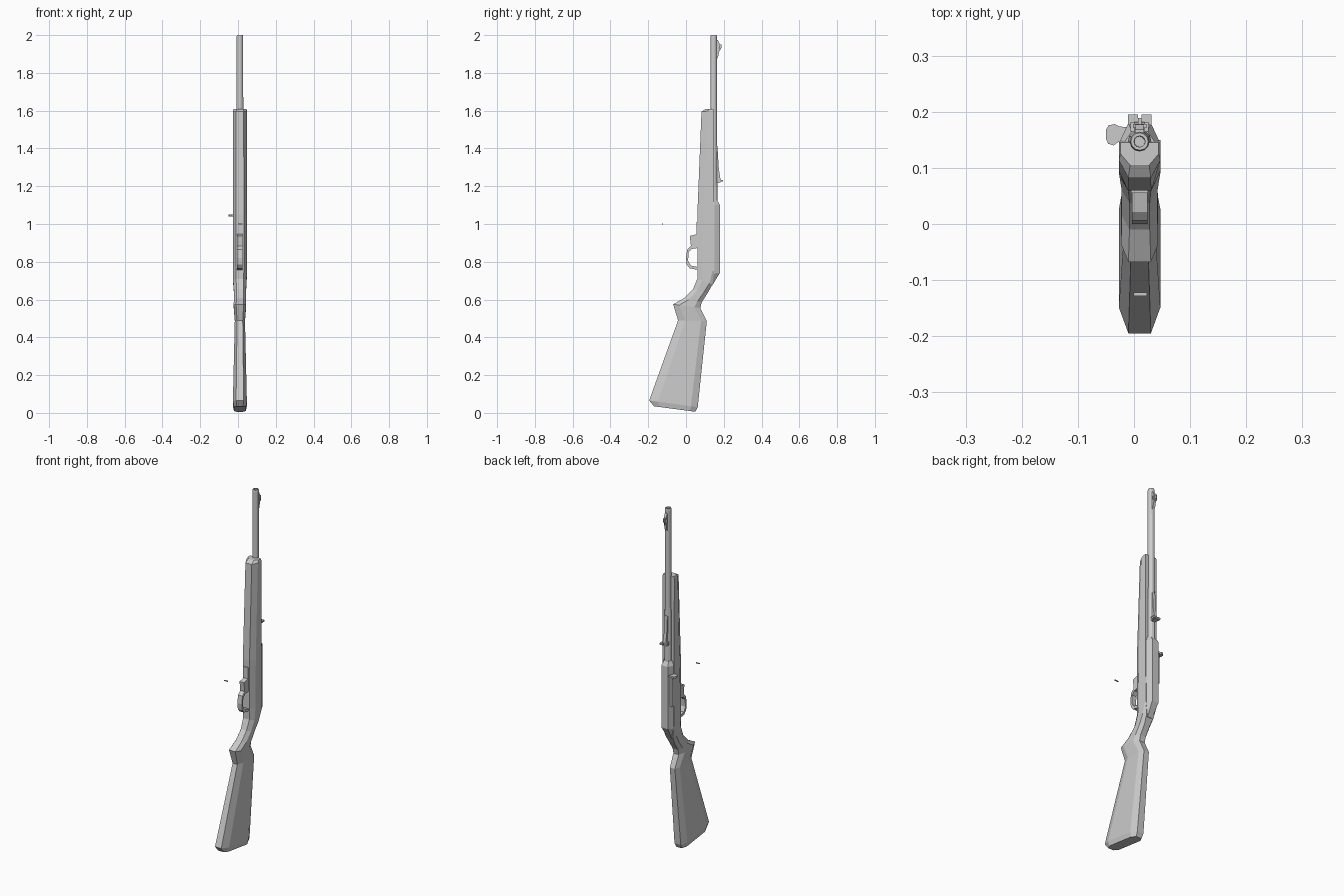
import bpy, bmesh
from mathutils import Vector, Matrix

CX = 0.01  # centre plane of the long body


def finish(name, bm):
    bmesh.ops.recalc_face_normals(bm, faces=bm.faces)
    me = bpy.data.meshes.new(name)
    bm.to_mesh(me)
    bm.free()
    ob = bpy.data.objects.new(name, me)
    bpy.context.collection.objects.link(ob)
    return ob


def skin(name, rings):
    """Bridge closed rings of equal length and cap both ends."""
    bm = bmesh.new()
    vs = [[bm.verts.new(p) for p in r] for r in rings]
    n = len(vs[0])
    for a, b in zip(vs, vs[1:]):
        for i in range(n):
            j = (i + 1) % n
            bm.faces.new((a[i], a[j], b[j], b[i]))
    bm.faces.new(vs[0])
    bm.faces.new(vs[-1])
    return finish(name, bm)


def section(front, back, w, ff, fb, tf, tb):
    """Eight-sided ring: flats ff / fb wide, full width w between tf and tb."""
    f, b = Vector((0, *front)), Vector((0, *back))
    half = [(0, ff), (tf, w), (tb, w), (1, fb)]
    right = [f.lerp(b, t) + Vector((CX + x, 0, 0)) for t, x in half]
    left = [f.lerp(b, t) + Vector((CX - x, 0, 0)) for t, x in reversed(half)]
    return right + left


def prism(name, pts, w, x=CX):
    """Extrude a (y, z) outline sideways by +-w."""
    return skin(name, [[(x + s * w, y, z) for y, z in pts] for s in (-1, 1)])


def box(name, lo, hi):
    pts = [(lo[1], lo[2]), (hi[1], lo[2]), (hi[1], hi[2]), (lo[1], hi[2])]
    return prism(name, pts, (hi[0] - lo[0]) / 2, (hi[0] + lo[0]) / 2)


# Wooden stock: butt, pistol grip, wrist and fore-end in one loft
stock = [
    ((-0.170, 0.035), (0.050, 0.006), 0.031, 0.017, 0.017, 0.12, 0.88),
    ((-0.195, 0.066), (0.062, 0.030), 0.037, 0.020, 0.020, 0.18, 0.86),
    ((-0.042, 0.490), (0.110, 0.485), 0.027, 0.015, 0.016, 0.25, 0.80),
    ((-0.068, 0.575), (0.076, 0.555), 0.033, 0.020, 0.017, 0.22, 0.78),
    ((-0.010, 0.607), (0.083, 0.585), 0.032, 0.018, 0.017, 0.28, 0.76),
    ((0.037, 0.655), (0.115, 0.635), 0.032, 0.018, 0.017, 0.30, 0.75),
    ((0.060, 0.710), (0.140, 0.680), 0.036, 0.020, 0.024, 0.32, 0.80),
    ((0.060, 0.780), (0.150, 0.750), 0.037, 0.021, 0.037, 0.35, 0.90),
    ((0.060, 1.050), (0.147, 1.050), 0.037, 0.021, 0.037, 0.40, 0.90),
    ((0.082, 1.595), (0.145, 1.600), 0.037, 0.020, 0.037, 0.50, 0.90),
    ((0.105, 1.610), (0.145, 1.610), 0.034, 0.017, 0.034, 0.50, 0.90),
]
skin("stock", [section(*s) for s in stock])

# Receiver with sloped tang and chamfered front
receiver = [
    ((0.120, 0.665), (0.136, 0.670), 0.022, 0.022, 0.014, 0.1, 0.4),
    ((0.130, 0.735), (0.180, 0.742), 0.034, 0.034, 0.020, 0.1, 0.4),
    ((0.130, 1.100), (0.180, 1.100), 0.034, 0.034, 0.020, 0.1, 0.4),
    ((0.130, 1.125), (0.165, 1.125), 0.026, 0.026, 0.014, 0.1, 0.5),
]
skin("receiver", [section(*s) for s in receiver])

# Barrel, lathed with a recessed bore
bm = bmesh.new()
outline = [(0.0, 1.05), (0.021, 1.05), (0.021, 1.2), (0.018, 1.45), (0.0175, 1.992),
           (0.0155, 2.0), (0.010, 2.0), (0.009, 1.95), (0.0, 1.95)]
vs = [bm.verts.new((r, 0, z)) for r, z in outline]
es = [bm.edges.new(p) for p in zip(vs, vs[1:])]
bmesh.ops.spin(bm, geom=vs + es, axis=(0, 0, 1), cent=(0, 0, 0),
               angle=6.2831853, steps=12, use_merge=True)
bmesh.ops.remove_doubles(bm, verts=bm.verts, dist=0.0001)
bmesh.ops.transform(bm, matrix=Matrix.Translation((CX, 0.147, 0)), verts=bm.verts)
finish("barrel", bm)

# Trigger guard loop and floor plate
prism("trigger_guard", [
    (0.064, 0.757), (0.020, 0.765), (0.004, 0.785), (0.000, 0.820), (0.006, 0.865),
    (0.026, 0.883), (0.020, 0.937), (0.064, 0.948), (0.064, 0.873), (0.030, 0.868),
    (0.014, 0.850), (0.011, 0.805), (0.025, 0.780), (0.064, 0.772)], 0.014)
box("floor_plate", (-0.005, 0.055, 0.94), (0.025, 0.07, 1.01))

# Detached trigger blade floating ahead of the guard
prism("trigger_blade", [(-0.128, 0.998), (-0.122, 0.998), (-0.122, 1.002), (-0.128, 1.002)],
      0.012, 0.011)

# Ejection port cover and charging handle on the left side
box("port_cover", (-0.027, 0.150, 0.87), (-0.012, 0.168, 1.05))
handle = [(-0.010, 0.150), (-0.028, 0.146), (-0.036, 0.140), (-0.046, 0.143), (-0.050, 0.152),
          (-0.050, 0.168), (-0.045, 0.176), (-0.034, 0.178), (-0.026, 0.174), (-0.010, 0.172)]
skin("charging_handle", [[(x, y, z) for x, y in handle] for z in (1.039, 1.051)])

# Rear sight: spring leaf, notched blade made from a mirrored pair
prism("rear_sight_leaf", [(0.160, 1.215), (0.182, 1.22), (0.182, 1.24), (0.174, 1.29),
                          (0.168, 1.385), (0.160, 1.385)], 0.009)
for side, s in (("left", -1), ("right", 1)):
    box("rear_sight_ear_" + side, (CX + s * 0.012 - 0.009, 0.176, 1.224),
        (CX + s * 0.012 + 0.009, 0.195, 1.234))
box("rear_sight_base", (CX - 0.016, 0.165, 1.22), (CX + 0.016, 0.182, 1.24))

# Front sight: ramp with a thin post and crosspiece
prism("front_sight_ramp", [(0.158, 1.865), (0.170, 1.885), (0.177, 1.92), (0.177, 1.955),
                           (0.168, 1.975), (0.158, 1.975)], 0.007)
prism("front_sight_post", [(0.172, 1.905), (0.189, 1.935), (0.189, 1.95), (0.172, 1.95)], 0.003)
box("front_sight_crosspiece", (CX - 0.012, 0.171, 1.925), (CX + 0.012, 0.178, 1.945))
